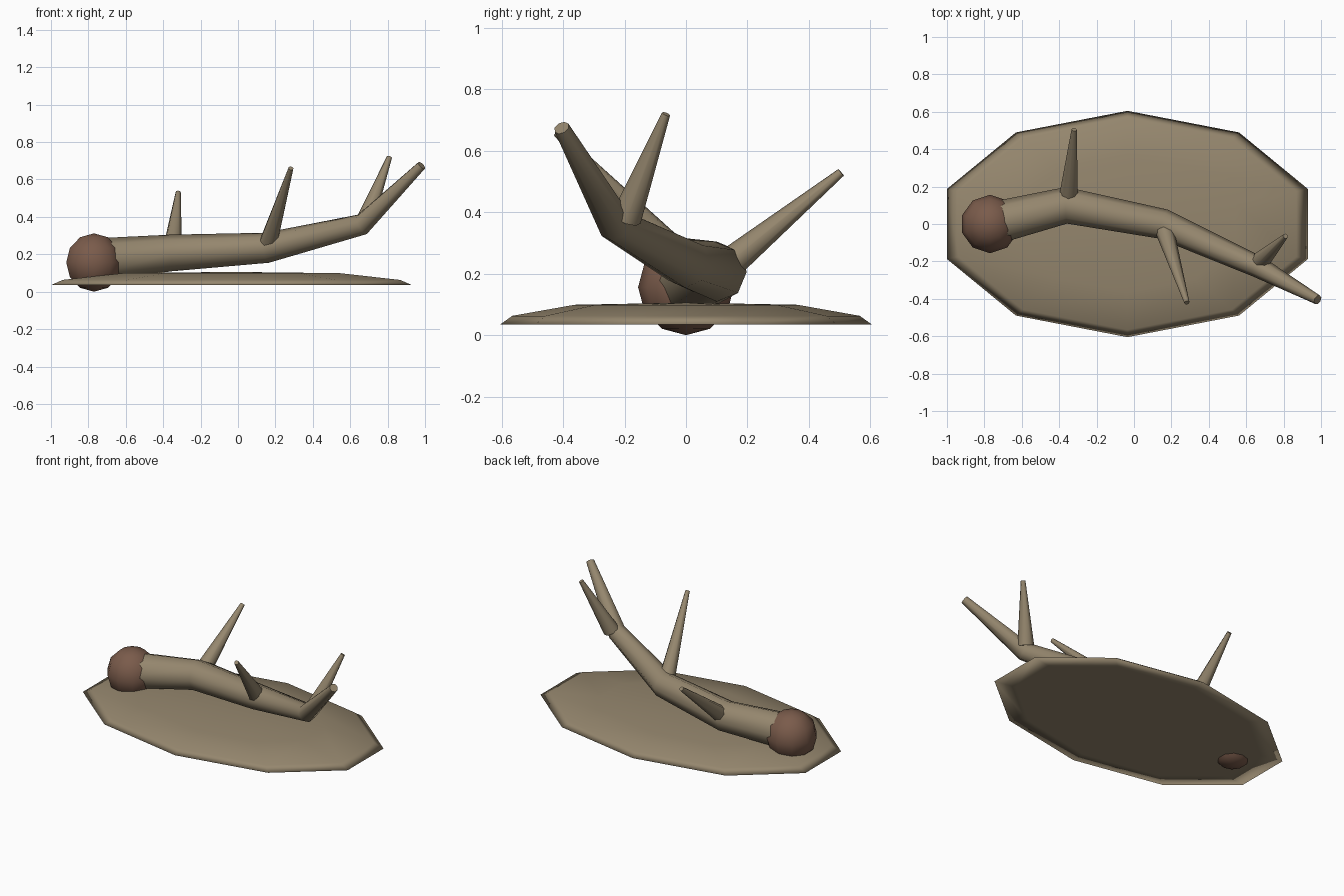
import bpy, bmesh, math
from mathutils import Vector

if "Cube" in bpy.data.objects:
    bpy.data.objects.remove(bpy.data.objects["Cube"])


def material(name, rgb):
    m = bpy.data.materials.new(name)
    m.diffuse_color = (*rgb, 1)
    m.use_nodes = True
    m.node_tree.nodes["Principled BSDF"].inputs["Base Color"].default_value = m.diffuse_color
    return m


bark = material("tan_bark", (0.30, 0.24, 0.155))
brown = material("reddish_brown", (0.195, 0.105, 0.07))


def finish(name, bm, mat, angle=None):
    bmesh.ops.recalc_face_normals(bm, faces=bm.faces)
    for f in bm.faces:
        f.smooth = True
    me = bpy.data.meshes.new(name)
    bm.to_mesh(me)
    bm.free()
    me.materials.append(mat)
    ob = bpy.data.objects.new(name, me)
    bpy.context.collection.objects.link(ob)
    if angle:
        bpy.ops.object.select_all(action='DESELECT')
        ob.select_set(True)
        bpy.context.view_layer.objects.active = ob
        bpy.ops.object.shade_smooth_by_angle(angle=math.radians(angle))
    return ob


def skin(bm, rings):
    """Join successive vertex rings with quads."""
    n = len(rings[0])
    for a, b in zip(rings, rings[1:]):
        for i in range(n):
            j = (i + 1) % n
            bm.faces.new((a[i], a[j], b[j], b[i]))


def limb(name, stations, sides=8):
    """Tapered tube through (point, radius) stations, capped at both ends."""
    bm = bmesh.new()
    pts = [Vector(p) for p, r in stations]
    rings = []
    for k, (p, r) in enumerate(stations):
        before = (pts[k] - pts[max(k - 1, 0)]).normalized()
        after = (pts[min(k + 1, len(pts) - 1)] - pts[k]).normalized()
        t = (before + after).normalized()
        side = t.cross(Vector((0, 0, 1))).normalized()
        up = side.cross(t)
        rings.append([bm.verts.new(pts[k] + r * (math.cos(a) * side + math.sin(a) * up))
                      for a in (math.tau * i / sides for i in range(sides))])
    skin(bm, rings)
    bm.faces.new(rings[0])
    bm.faces.new(rings[-1])
    return finish(name, bm, bark, 50)


# Shallow ten-sided mound, flat underneath
bm = bmesh.new()
profile = [(0.85, 0.035), (1, 0.035), (0.935, 0.063), (0.60, 0.099)]
rings = []
for s, z in profile:
    angles = [math.pi / 2 + math.tau * i / 10 for i in range(10)]
    rings.append([bm.verts.new((-0.035 + 1.015 * s * math.cos(a),
                                0.605 * s * math.sin(a), z)) for a in angles])
skin(bm, rings)
bm.faces.new(rings[0])
peak = bm.verts.new((-0.035, 0, 0.106))
for i in range(10):
    bm.faces.new((rings[-1][i], rings[-1][(i + 1) % 10], peak))
finish("ground_mound", bm, bark)

# Bent main branch
limb("main_branch", [((-0.77, 0.0, 0.17), 0.115), ((-0.36, 0.10, 0.207), 0.098),
                     ((0.155, 0.0, 0.235), 0.081), ((0.665, -0.23, 0.36), 0.058),
                     ((0.982, -0.405, 0.675), 0.026)])

# Side twigs
limb("back_twig", [((-0.35, 0.15, 0.24), 0.05), ((-0.32, 0.505, 0.53), 0.014)])
limb("front_twig", [((0.165, -0.04, 0.27), 0.05), ((0.283, -0.42, 0.66), 0.014)])
limb("end_twig", [((0.68, -0.195, 0.38), 0.05), ((0.81, -0.065, 0.72), 0.014)])

# Round knob on the thick end
bm = bmesh.new()
bmesh.ops.create_uvsphere(bm, u_segments=10, v_segments=6, radius=0.156)
bmesh.ops.translate(bm, verts=bm.verts, vec=(-0.77, 0, 0.156))
finish("end_knob", bm, brown)
